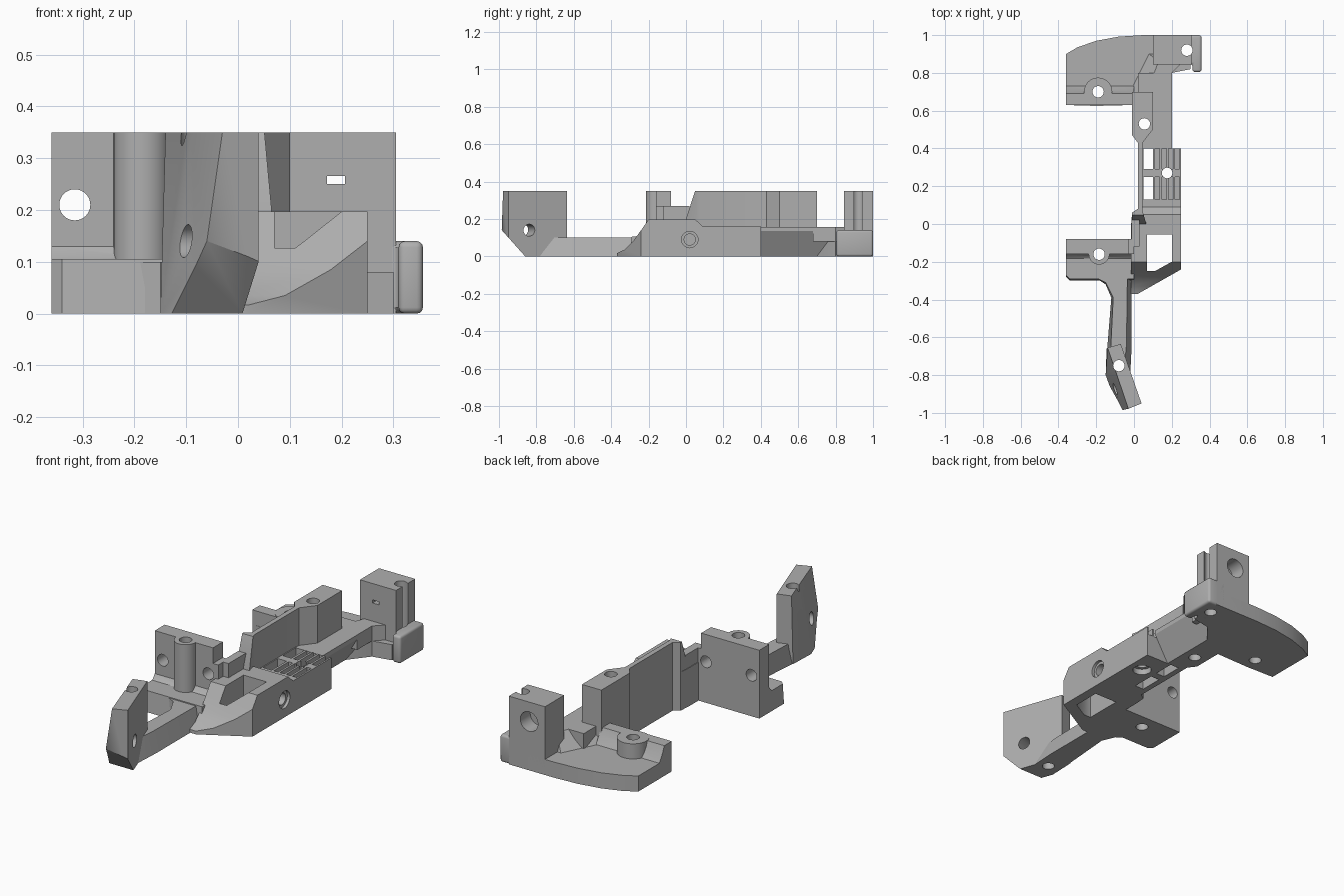
import bpy, bmesh, math
from mathutils import Vector

cube = bpy.data.objects.get("Cube")
if cube:
    bpy.data.objects.remove(cube)

grey = bpy.data.materials.new("plain grey")
grey.use_nodes = True
GREY = (0.43, 0.43, 0.43, 1)
grey.diffuse_color = GREY
grey.node_tree.nodes["Principled BSDF"].inputs["Base Color"].default_value = GREY
parts = []


def finish(name, bm, keep):
    bmesh.ops.recalc_face_normals(bm, faces=bm.faces)
    mesh = bpy.data.meshes.new(name)
    bm.to_mesh(mesh)
    bm.free()
    mesh.materials.append(grey)
    ob = bpy.data.objects.new(name, mesh)
    bpy.context.scene.collection.objects.link(ob)
    if keep:
        parts.append(ob)
    return ob


def loft(name, low, high, lo, hi, axis="z", keep=True):
    """Solid between two outlines; axis x takes (y, z) points."""
    bm = bmesh.new()
    place = (lambda p, h: (p[0], p[1], h)) if axis == "z" else (lambda p, h: (h, p[0], p[1]))
    a = [bm.verts.new(place(p, lo)) for p in low]
    b = [bm.verts.new(place(p, hi)) for p in high]
    bm.faces.new(a)
    bm.faces.new(b)
    for i in range(len(a)):
        j = (i + 1) % len(a)
        bm.faces.new((a[i], a[j], b[j], b[i]))
    return finish(name, bm, keep)


def prism(name, pts, lo, hi, axis="z", keep=True):
    return loft(name, pts, pts, lo, hi, axis, keep)


def box(name, x0, x1, y0, y1, z0, z1, keep=True):
    return prism(name, [(x0, y0), (x1, y0), (x1, y1), (x0, y1)], z0, z1, keep=keep)


def rod(name, centre, r, length, axis=(0, 0, 1), keep=True):
    bm = bmesh.new()
    bmesh.ops.create_cone(bm, cap_ends=True, segments=32, radius1=r, radius2=r, depth=length)
    bm.transform(Vector(axis).to_track_quat("Z", "Y").to_matrix().to_4x4())
    bmesh.ops.translate(bm, verts=bm.verts, vec=centre)
    return finish(name, bm, keep)


def carve(targets, cutter, op="DIFFERENCE"):
    for ob in targets:
        mod = ob.modifiers.new("carve", "BOOLEAN")
        mod.operation, mod.solver, mod.object = op, "EXACT", cutter
        bpy.context.view_layer.update()
        dg = bpy.context.evaluated_depsgraph_get()
        result = bpy.data.meshes.new_from_object(ob.evaluated_get(dg))
        ob.modifiers.clear()
        ob.data = result
    bpy.data.objects.remove(cutter)


def drill(targets, centre, r=0.03, length=1, axis=(0, 0, 1)):
    carve(targets, rod("drill", centre, r, length, axis, False))


# Front post: leaning outline trimmed by its rounded side profile
post = loft("front_post",
            [(-.145, -.66), (-.07, -.635), (.04, -.95), (-.08, -.99), (-.15, -.8)],
            [(-.14, -.655), (-.07, -.635), (.04, -.95), (-.03, -.978), (-.09, -.8)], 0, .35)
carve([post], prism("trim", [(-.5, 0), (-.86, 0), (-.985, .14), (-1, .19), (-1, .26),
                             (-.985, .36), (-.5, .36)], -.3, .3, "x", False), "INTERSECT")
drill([post], (-.06, -.86, .14), .032, .5, (.94, .33, 0))

# Arm joining the post to the side bracket, with a sloping flank
arm = loft("front_arm",
           [(-.21, -.28), (-.15, -.32), (-.12, -.39), (-.145, -.7), (-.12, -.8),
            (-.02, -.8), (-.012, -.64), (-.012, -.28)],
           [(-.21, -.28), (-.15, -.31), (-.11, -.39), (-.125, -.7), (-.11, -.75),
            (-.05, -.75), (-.04, -.64), (-.035, -.28)], 0, .1)
drill([post, arm], (-.08, -.75, .2))

# Side bracket: chamfered foot, upright wall, screw boss and fillet
foot = loft("bracket_foot",
            [(-.36, -.28), (-.34, -.3), (0, -.3), (0, -.08), (-.36, -.08)],
            [(-.36, -.27), (-.34, -.29), (0, -.29), (0, -.08), (-.36, -.08)], 0, .105)
wall = box("bracket_wall", -.36, -.03, -.16, -.08, 0, .35)
lug = box("bracket_lug", -.03, .0, -.16, -.08, 0, .27)
boss = rod("bracket_boss", (-.185, -.16, .175), .055, .35)
fillet = prism("bracket_fillet", [(-.19, .1), (-.175, .11), (-.16, .13), (-.15, .1)], -.36, -.01, "x")
drill([foot, wall, boss, fillet], (-.185, -.16, .2))
for x in (-.315, -.057):
    drill([wall, lug], (x, -.1, .21), .03, .4, (0, 1, 0))
box("link_wall", -.012, .03, -.12, .02, 0, .27)

# Centre body: plan outline trimmed by the swept nose and stepped top
body = prism("centre_body", [(-.015, -.37), (.02, -.37), (.25, -.24), (.25, .4), (.02, .4),
                             (.02, .08), (-.01, .06), (-.015, 0)], 0, .3)
carve([body], prism("trim", [(-.39, -.1), (-.38, .012), (-.33, .035), (-.28, .085), (-.24, .14),
                             (-.2, .197), (.05, .197), (.09, .16), (.5, .16), (.5, -.1)],
                    -.1, .4, "x", False), "INTERSECT")
carve([body], prism("window", [(.07, -.25), (.11, -.25), (.2, -.2), (.2, -.055), (.07, -.055)],
                    -.1, .4, keep=False))
for y0, y1 in ((.13, .25), (.29, .405)):
    carve([body], box("slot", .05, .1, y0, y1, -.1, .3, False))
    for i in range(4):
        x = .112 + i * .035
        carve([body], box("groove", x, x + .024, y0, y1, .12, .3, False))
drill([body], (.175, .27, .1), .028)
drill([body], (.175, .27, 0), .045, .06)
drill([body], (.25, .02, .09), .044, .03, (1, 0, 0))
drill([body], (.22, .02, .09), .03, .1, (1, 0, 0))

# Tall centre rib ending in a screw block
rib = prism("centre_rib", [(-.01, .7), (.1, .7), (.1, .5), (.045, .43), (.045, .07), (.065, 0),
                           (-.01, 0), (-.01, .06), (.02, .08), (.02, .43), (-.01, .47)], 0, .35)
carve([rib], prism("trim", [(0, -.1), (0, .2), (.05, .355), (.8, .355), (.8, -.1)],
                   -.2, .3, "x", False), "INTERSECT")

# Spine with undercut flank
spine = loft("spine", [(.02, .4), (.12, .4), (.12, .8), (.02, .8)],
             [(.02, .4), (.2, .4), (.2, .8), (.02, .8)], 0, .135)
cap = box("spine_top", .02, .2, .4, .8, .135, .157)
drill([rib, spine, cap], (.055, .53, .2))

# Rear plate with curved edge, raised front wall and boss
plate = prism("rear_plate", [(-.36, .63), (-.2, .625), (-.01, .63), (.12, .7), (.2, .8), (.3, .82),
                             (.3, 1), (.05, 1), (-.08, .992), (-.2, .97), (-.3, .935), (-.36, .9)],
              0, .08)
ridge = prism("rear_ridge", [(.63, 0), (.63, .155), (.69, .155), (.705, .12), (.73, .08), (.73, 0)],
              -.36, 0, "x")
rear_boss = rod("rear_boss", (-.19, .7, .08), .075, .155)
carve([rear_boss], box("trim", -.4, 0, .5, .63, -.1, .3, False))
drill([plate, ridge, rear_boss], (-.19, .7, .1))
loft("spine_shoulder", [(-.03, .68), (.2, .68), (.2, .8), (.25, .85), (.25, .9), (.08, .9)],
     [(.06, .68), (.2, .68), (.2, .8), (.25, .85), (.25, .9), (.13, .86)], .08, .157)

# Rear tower with open screw channel, and rounded outer pad
tower = box("rear_tower", .1, .305, .845, 1, 0, .35)
pad = box("rear_pad", .25, .357, .805, 1, 0, .14)
carve([pad], box("trim", .2, .31, .7, .845, -.1, .3, False))
bev = pad.modifiers.new("round", "BEVEL")
bev.width, bev.segments = .012, 3
drill([tower, plate], (.28, .92, .2))
carve([tower], box("channel", .28, .4, .898, .942, .14, .5, False))
drill([pad], (.28, .92, 0))
drill([tower], (.19, 1, .25), .05, .16, (0, 1, 0))
carve([tower], box("slit", .172, .207, .8, 1.1, .25, .266, False))

# Smooth the round faces, keep the edges crisp
bpy.ops.object.select_all(action="DESELECT")
for ob in parts:
    ob.select_set(True)
bpy.context.view_layer.objects.active = parts[0]
bpy.ops.object.shade_smooth_by_angle(angle=math.radians(30))
